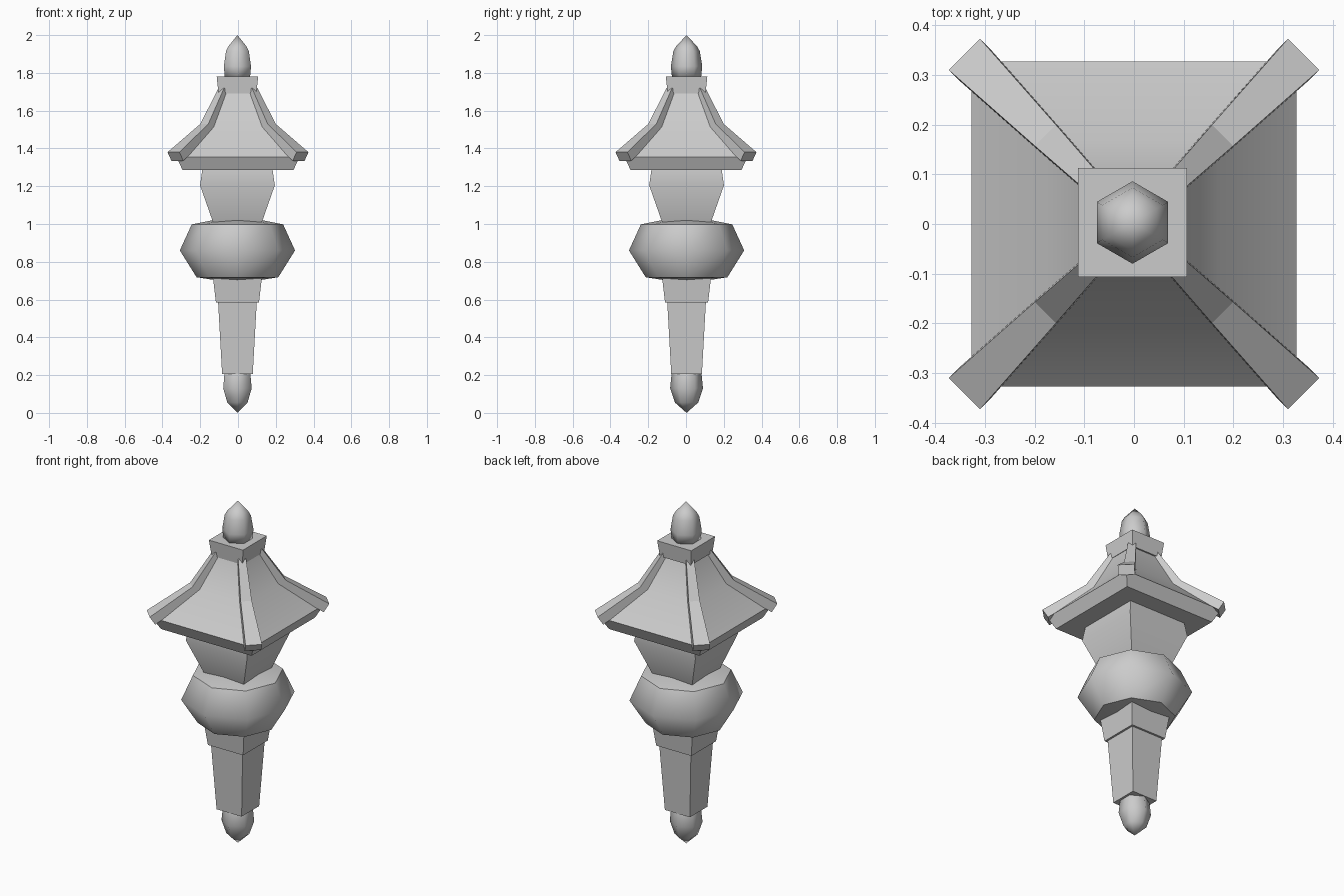
import bpy
import bmesh
import math
from mathutils import Vector

cube = bpy.data.objects.get("Cube")
if cube:
    bpy.data.objects.remove(cube)

GREY = (0.6, 0.6, 0.6, 1.0)
stone = bpy.data.materials.new("light grey stone")
stone.use_nodes = True
stone.diffuse_color = GREY
stone.node_tree.nodes["Principled BSDF"].inputs["Base Color"].default_value = GREY


def finish(name, bm, smooth_angle, sharp=()):
    """Turn a bmesh into a grey object, smooth below the given angle."""
    bmesh.ops.recalc_face_normals(bm, faces=bm.faces)
    limit = math.radians(smooth_angle)
    for face in bm.faces:
        face.smooth = True
    for edge in bm.edges:
        if edge in sharp or edge.calc_face_angle(0) > limit:
            edge.smooth = False
    mesh = bpy.data.meshes.new(name)
    bm.to_mesh(mesh)
    bm.free()
    mesh.materials.append(stone)
    obj = bpy.data.objects.new(name, mesh)
    bpy.context.scene.collection.objects.link(obj)
    return obj


def turned(name, profile, sides, phase, smooth_angle, centre=(-0.003, 0.003), sharp_rings=()):
    """Sweep (radius, height) points around z; zero radius makes a pole."""
    bm = bmesh.new()
    rings = []
    for r, z in profile:
        count = sides if r else 1
        rings.append([bm.verts.new((centre[0] + r * math.cos(phase + math.tau * i / sides),
                                    centre[1] + r * math.sin(phase + math.tau * i / sides), z))
                      for i in range(count)])
    for low, high in zip(rings, rings[1:]):
        for i in range(sides):
            j = (i + 1) % sides
            quad = [low[i % len(low)], low[j % len(low)], high[j % len(high)], high[i % len(high)]]
            bm.faces.new(list(dict.fromkeys(quad)))
    for ring in (rings[0], rings[-1]):
        if len(ring) > 1:
            bm.faces.new(ring)
    sharp = {bm.edges.get((rings[k][i], rings[k][i - 1])) for k in sharp_rings for i in range(sides)}
    return finish(name, bm, smooth_angle, sharp)


def square(name, profile, **options):
    """Four-sided block given by (half width, height) points."""
    return turned(name, [(h * math.sqrt(2), z) for h, z in profile], 4, math.pi / 4, 35, **options)


# Pointed six-sided finials at both ends
turned("lower_finial", [(0, 0), (0.062, 0.055), (0.087, 0.13), (0.08, 0.2), (0.074, 0.22)],
       6, math.pi / 2, 100)
turned("upper_finial", [(0.077, 1.775), (0.083, 1.835), (0.07, 1.915), (0.056, 1.94), (0, 2)],
       6, math.pi / 2, 100)

# Tapered post and collar
square("post", [(0.081, 0.205), (0.103, 0.6)])
square("collar", [(0.114, 0.585), (0.13, 0.72)])

# Eight-sided bulb with shallow ends
turned("bulb", [(0, 0.685), (0.216, 0.718), (0.305, 0.86), (0.242, 0.998), (0, 1.046)],
       8, 0, 90, sharp_rings=(1, 3))

# Flared lantern box under the roof
square("lantern", [(0.126, 1.0), (0.198, 1.205), (0.184, 1.3)])

# Concave roof with sloped eaves, and its cap
square("roof", [(0.293, 1.285), (0.327, 1.355), (0.17, 1.513), (0.088, 1.705)], centre=(0, 0))
square("roof_cap", [(0.1, 1.69), (0.11, 1.782)])

# Ridge rails along the four roof corners: (distance, height, half width)
stations = [(0.125, 1.72, 0.021), (0.252, 1.53, 0.03), (0.483, 1.38, 0.0445)]
down = [Vector((-0.83, -0.55)), Vector((-0.71, -0.71)), Vector((-0.54, -0.84))]
places = [("back_left", 1), ("back_right", 3), ("front_right", 5), ("front_left", 7)]
for corner, quarter in places:
    angle = quarter * math.pi / 4
    out = Vector((math.cos(angle), math.sin(angle), 0))
    side = Vector((-out.y, out.x, 0))
    bm = bmesh.new()
    loops = []
    for (d, z, w), drop in zip(stations, down):
        top = out * d + Vector((0, 0, z))
        base = top + (out * drop.x + Vector((0, 0, drop.y))) * 0.055
        loops.append([bm.verts.new(p) for p in
                      (top - side * w, top + side * w, base + side * w, base - side * w)])
    for a, b in zip(loops, loops[1:]):
        for i in range(4):
            bm.faces.new((a[i], a[i - 1], b[i - 1], b[i]))
    bm.faces.new(loops[0])
    bm.faces.new(loops[-1])
    finish("ridge_rail_" + corner, bm, 10)
